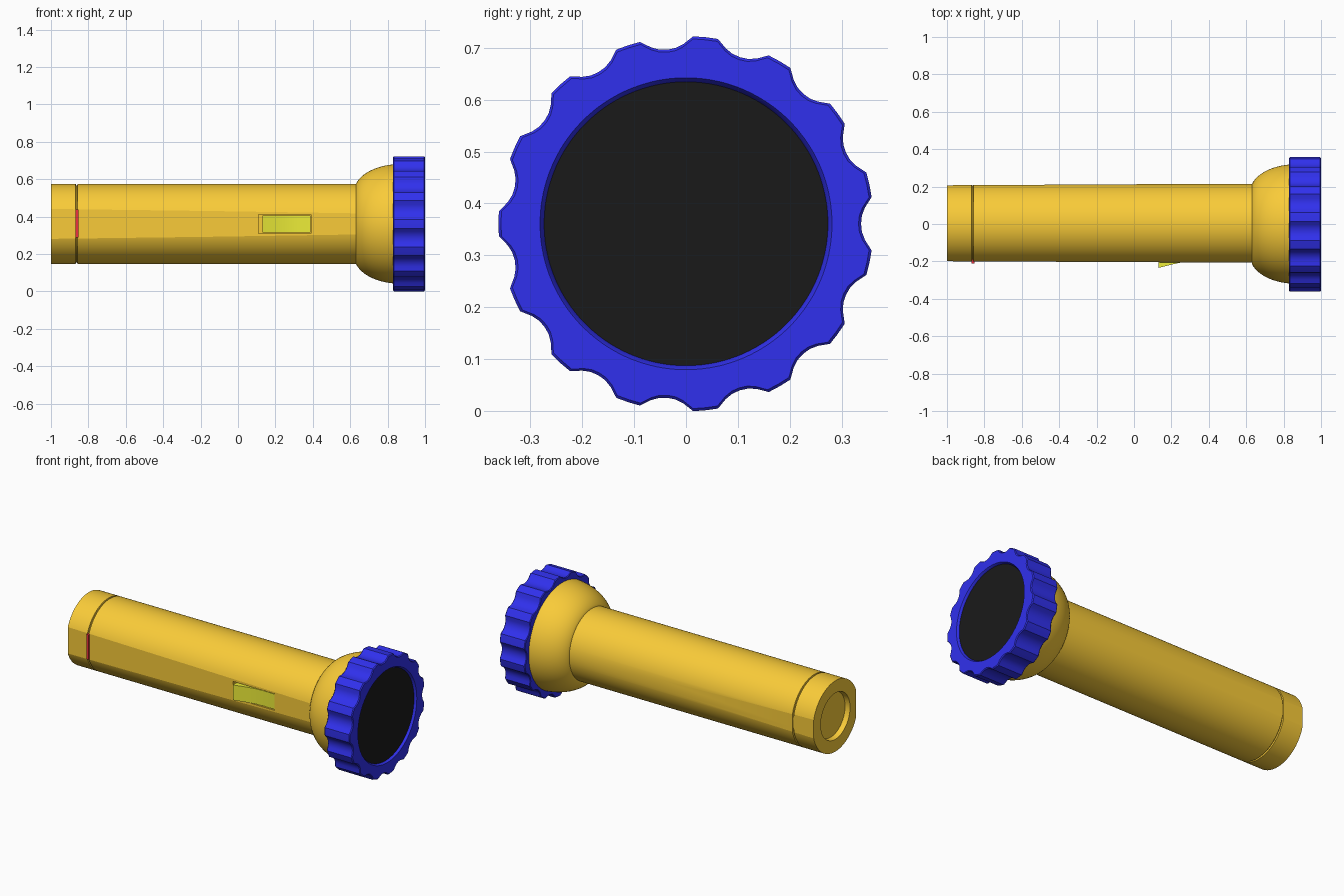
import bpy, bmesh
from math import sin, cos, radians, pi
from mathutils import Vector

if "Cube" in bpy.data.objects:
    bpy.data.objects.remove(bpy.data.objects["Cube"])

CZ = 0.361  # height of the torch axis


def material(name, rgb):
    m = bpy.data.materials.new(name)
    m.diffuse_color = (*rgb, 1)
    m.use_nodes = True
    m.node_tree.nodes["Principled BSDF"].inputs["Base Color"].default_value = m.diffuse_color
    return m


ORANGE = material("orange", (0.95, 0.60, 0.04))
BLUE = material("blue", (0.03, 0.03, 0.85))
BLACK = material("black", (0.01, 0.01, 0.01))
YELLOW = material("yellow", (0.85, 0.85, 0.04))
RED = material("red", (0.85, 0.03, 0.05))


def make(name, bm, mat):
    bmesh.ops.recalc_face_normals(bm, faces=bm.faces)
    mesh = bpy.data.meshes.new(name)
    bm.to_mesh(mesh)
    bm.free()
    ob = bpy.data.objects.new(name, mesh)
    bpy.context.collection.objects.link(ob)
    mesh.materials.append(mat)
    return ob


def smooth(ob, angle=30):
    bpy.ops.object.select_all(action='DESELECT')
    ob.select_set(True)
    bpy.context.view_layer.objects.active = ob
    bpy.ops.object.shade_smooth_by_angle(angle=radians(angle))


def skin(loops):
    """Bridge equal loops of points into a surface; zero-radius loops collapse."""
    bm = bmesh.new()
    rows = [[bm.verts.new(p) for p in loop] for loop in loops]
    n = len(rows[0])
    for a, b in zip(rows, rows[1:]):
        for i in range(n):
            j = (i + 1) % n
            bm.faces.new((a[i], a[j], b[j], b[i]))
    bmesh.ops.remove_doubles(bm, verts=bm.verts, dist=1e-5)
    return bm


def circle(x, r, n=96):
    return [(x, r * cos(2 * pi * i / n), CZ + r * sin(2 * pi * i / n)) for i in range(n)]


def lathe(profile):
    return skin([circle(x, r) for x, r in profile])


def box(name, lo, hi, mat):
    bm = bmesh.new()
    bmesh.ops.create_cube(bm, size=1)
    for v in bm.verts:
        v.co = [lo[k] + (v.co[k] + 0.5) * (hi[k] - lo[k]) for k in range(3)]
    return make(name, bm, mat)


# Barrel: tail recess, groove of the tail cap, straight tube
R = 0.2145
bm = lathe([(-0.97, 0), (-0.97, 0.135), (-1, 0.14), (-1, R), (-0.868, R),
            (-0.866, R - 0.009), (-0.86, R - 0.009), (-0.858, R), (0.65, R), (0.65, 0)])

# Slightly tapered flats on the front and back of the barrel
for y0, y1 in ((-0.199, -0.207), (0.207, 0.216)):
    side = 1 if y0 > 0 else -1
    normal = Vector((-(y1 - y0) / 1.65, 1, 0)) * side
    cut = bmesh.ops.bisect_plane(bm, geom=bm.verts[:] + bm.edges[:] + bm.faces[:],
                                 plane_co=(-1, y0, CZ), plane_no=normal, clear_outer=True)
    edges = [e for e in cut["geom_cut"] if isinstance(e, bmesh.types.BMEdge)]
    bmesh.ops.holes_fill(bm, edges=edges, sides=0)
barrel = make("barrel", bm, ORANGE)

# Switch pocket cut into the front flat
cutter = box("pocket_cutter", (0.11, -0.30, CZ - 0.05), (0.39, -0.17, CZ + 0.05), ORANGE)
cutter.hide_render = True
mod = barrel.modifiers.new("pocket", 'BOOLEAN')
mod.operation = 'DIFFERENCE'
mod.solver = 'EXACT'
mod.object = cutter
bpy.context.view_layer.objects.active = barrel
bpy.ops.object.modifier_apply(modifier="pocket")
bpy.data.objects.remove(cutter)
smooth(barrel, 12)

# Rocker switch: side profile extruded across its width
side_profile = [(0.13, -0.16), (0.13, -0.235), (0.20, -0.217), (0.26, -0.204),
                (0.32, -0.201), (0.388, -0.203), (0.388, -0.16)]
bm = bmesh.new()
face = bm.faces.new([bm.verts.new((x, y, CZ - 0.046)) for x, y in side_profile])
ext = bmesh.ops.extrude_face_region(bm, geom=[face])
bmesh.ops.translate(bm, vec=(0, 0, 0.092),
                    verts=[v for v in ext["geom"] if isinstance(v, bmesh.types.BMVert)])
smooth(make("rocker_switch", bm, YELLOW), 15)

# Red lock mark on the tail cap joint
box("cap_mark", (-0.868, -0.21, CZ - 0.074), (-0.853, -0.185, CZ + 0.076), RED)

# Reflector housing: rounded flare from barrel to head ring
flare = [(0.63, 0)]
for i in range(13):
    t = radians(15 + 67 * i / 12)
    u = (cos(radians(15)) - cos(t)) / (cos(radians(15)) - cos(radians(82)))
    w = (sin(t) - sin(radians(15))) / (sin(radians(82)) - sin(radians(15)))
    flare.append((0.63 + 0.205 * u, R - 0.002 + 0.106 * w))
smooth(make("reflector_housing", lathe(flare + [(0.85, 0.3185), (0.85, 0)]), ORANGE))

# Head ring with fifteen grip lobes
lobe = [(-12, 0.337), (-9.3, 0.339), (-6.8, 0.346), (-3.8, 0.361),
        (0, 0.361), (3.8, 0.361), (6.8, 0.346), (9.3, 0.339)]
grip = [(radians(180 + 24 * k + a), r) for k in range(15) for a, r in lobe]


def scallop(x, inset=0.0):
    return [(x, (r - inset) * cos(a), CZ + (r - inset) * sin(a)) for a, r in grip]


def round_loop(x, r):
    return [(x, r * cos(a), CZ + r * sin(a)) for a, _ in grip]


ring = [round_loop(0.83, 0.29), scallop(0.83, 0.004), scallop(0.834), scallop(0.995),
        scallop(1.0, 0.005), round_loop(1.0, 0.281), round_loop(0.985, 0.272),
        round_loop(0.97, 0.272), round_loop(0.83, 0.29)]
smooth(make("head_ring", skin(ring), BLUE), 35)

# Lens
smooth(make("lens", lathe([(0.96, 0), (0.96, 0.275), (0.987, 0.275), (0.987, 0)]), BLACK))
